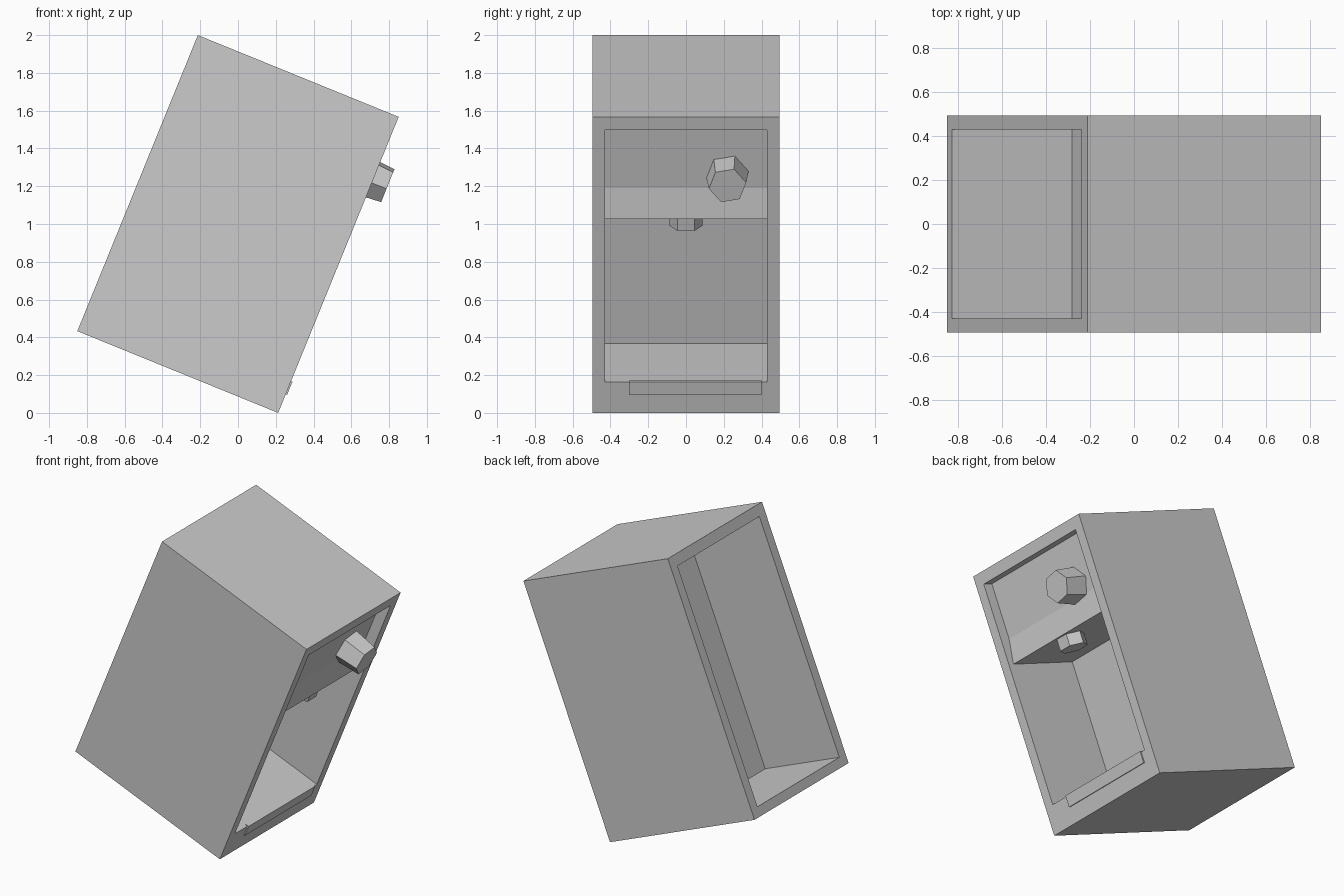
import bpy, bmesh, math
from mathutils import Matrix

if "Cube" in bpy.data.objects:
    bpy.data.objects.remove(bpy.data.objects["Cube"])

# Everything is laid out upright (x = depth, z = height), then leaned over
HX, HY, HZ = 0.574, 0.495, 0.846      # half sizes of the housing
WALL = 0.43                           # inner face of the side walls
LEAN = Matrix.Translation((0, 0, 1.0)) @ Matrix.Rotation(math.atan2(0.377, 0.926), 4, 'Y')


def finish(name, bm):
    bmesh.ops.recalc_face_normals(bm, faces=bm.faces[:])
    bm.transform(LEAN)
    mesh = bpy.data.meshes.new(name)
    bm.to_mesh(mesh)
    bm.free()
    ob = bpy.data.objects.new(name, mesh)
    bpy.context.collection.objects.link(ob)
    return ob


def prism(name, profile, y0, y1):
    """Extrude an x/z outline between two y positions."""
    bm = bmesh.new()
    face = bm.faces.new([bm.verts.new((x, y0, z)) for x, z in profile])
    ext = bmesh.ops.extrude_face_region(bm, geom=[face])
    moved = [v for v in ext['geom'] if isinstance(v, bmesh.types.BMVert)]
    bmesh.ops.translate(bm, verts=moved, vec=(0, y1 - y0, 0))
    if face.is_valid and len(face.edges[0].link_faces) == 1:
        bm.faces.new([v for v in reversed(face.verts)])
    return finish(name, bm)


def rect(x0, x1, z0, z1):
    return [(x0, z0), (x1, z0), (x1, z1), (x0, z1)]


def stub(name, r_base, r_end, length, matrix):
    """Faceted stub along its local z."""
    bm = bmesh.new()
    bmesh.ops.create_cone(bm, cap_ends=True, segments=6, radius1=r_base,
                          radius2=r_end, depth=length, matrix=matrix)
    return finish(name, bm)


# Side walls
for side, label in ((-1, "front"), (1, "back")):
    prism(label + "_side_wall", rect(-HX, HX, -HZ, HZ), side * WALL, side * HY)

# Core: base, serving bay, control panel, top, and open rear compartment
core = [(HX, -HZ), (HX, -0.67), (0.035, -0.67), (0.035, 0.246), (0.535, 0.246),
        (0.505, 0.41), (0.505, 0.77), (HX, 0.77), (HX, HZ), (-HX, HZ),
        (-HX, 0.775), (0.015, 0.775), (0.015, -0.785), (-HX, -0.785), (-HX, -HZ)]
prism("housing_core", core, -WALL, WALL)

# Slightly proud tray front on the base
prism("tray_front", rect(0.56, 0.582, -0.74, -0.665), -0.30, 0.40)

# Knob on the control panel
stub("control_knob", 0.115, 0.10, 0.17,
     Matrix.Translation((0.573, 0.22, 0.487)) @ Matrix.Rotation(math.pi / 2, 4, 'Y')
     @ Matrix.Rotation(math.radians(10), 4, 'Z'))

# Nozzle hanging from the bay ceiling
stub("nozzle", 0.088, 0.088, 0.10, Matrix.Translation((0.44, 0, 0.22)))
